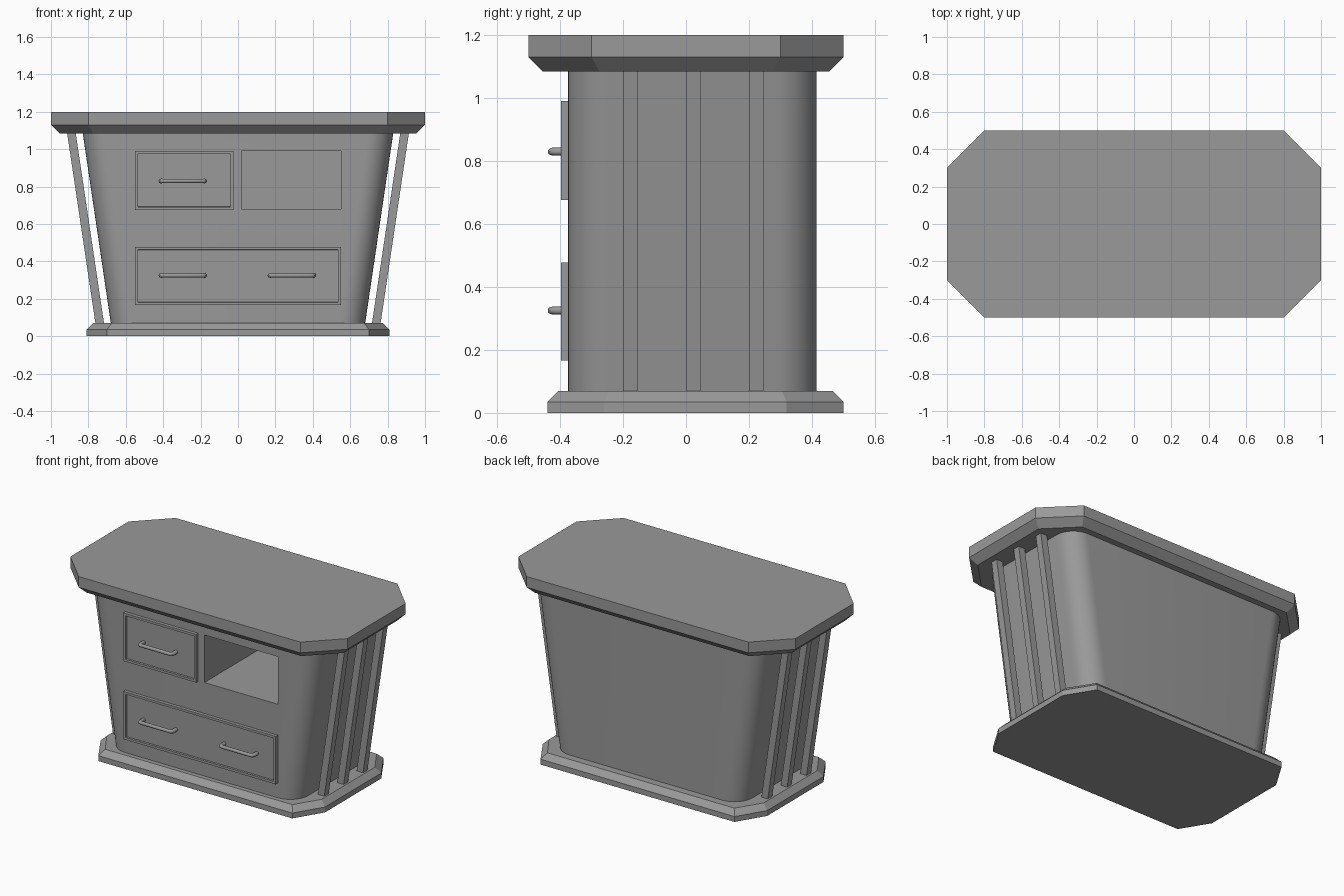
import bpy
import bmesh
import math
from mathutils import Vector

if "Cube" in bpy.data.objects:
    bpy.data.objects.remove(bpy.data.objects["Cube"], do_unlink=True)

GREY = (0.32, 0.32, 0.32, 1)
mat = bpy.data.materials.new("plain grey")
mat.use_nodes = True
mat.diffuse_color = GREY
mat.node_tree.nodes["Principled BSDF"].inputs["Base Color"].default_value = GREY


def finish(name, bm, smooth=False):
    bmesh.ops.recalc_face_normals(bm, faces=bm.faces)
    mesh = bpy.data.meshes.new(name)
    bm.to_mesh(mesh)
    bm.free()
    mesh.materials.append(mat)
    obj = bpy.data.objects.new(name, mesh)
    bpy.context.collection.objects.link(obj)
    if smooth:
        shade(obj)
    return obj


def activate(obj):
    bpy.ops.object.select_all(action="DESELECT")
    obj.select_set(True)
    bpy.context.view_layer.objects.active = obj


def shade(obj):
    activate(obj)
    bpy.ops.object.shade_smooth_by_angle(angle=math.radians(35))


def loft(name, rings, smooth=False):
    """Solid skinned through matching closed rings of points."""
    bm = bmesh.new()
    loops = [[bm.verts.new(p) for p in ring] for ring in rings]
    for low, high in zip(loops, loops[1:]):
        for i in range(len(low)):
            j = (i + 1) % len(low)
            bm.faces.new((low[i], low[j], high[j], high[i]))
    bm.faces.new(loops[0])
    bm.faces.new(loops[-1])
    return finish(name, bm, smooth)


def octagon(w, y0, y1, cx, cy, z):
    return [(w - cx, y0, z), (w, y0 + cy, z), (w, y1 - cy, z), (w - cx, y1, z),
            (cx - w, y1, z), (-w, y1 - cy, z), (-w, y0 + cy, z), (cx - w, y0, z)]


def rounded(w, y0, y1, r, z, steps=10):
    corners = [(w - r, y1 - r), (r - w, y1 - r), (r - w, y0 + r), (w - r, y0 + r)]
    ring = []
    for k, (cx, cy) in enumerate(corners):
        for s in range(steps + 1):
            a = math.pi / 2 * (k + s / steps)
            ring.append((cx + r * math.cos(a), cy + r * math.sin(a), z))
    return ring


def box(name, x0, x1, y0, y1, z0, z1):
    return loft(name, [[(x0, y0, z), (x1, y0, z), (x1, y1, z), (x0, y1, z)]
                       for z in (z0, z1)])


# Counter top and plinth, both chamfered octagons
loft("counter_top", [octagon(0.955, -0.455, 0.455, 0.18, 0.18, 1.085),
                     octagon(1, -0.5, 0.5, 0.2, 0.2, 1.13),
                     octagon(1, -0.5, 0.5, 0.2, 0.2, 1.2)])
loft("plinth", [octagon(0.81, -0.44, 0.5, 0.11, 0.18, 0),
                octagon(0.81, -0.44, 0.5, 0.11, 0.18, 0.035),
                octagon(0.775, -0.405, 0.465, 0.1, 0.16, 0.07)])

# Flared body with an open compartment cut in its front
body = loft("body", [rounded(0.68, -0.375, 0.415, 0.13, 0.07),
                     rounded(0.83, -0.375, 0.415, 0.13, 1.085)])
cutter = box("compartment_cutter", 0.02, 0.55, -0.6, 0.37, 0.68, 0.99)
cutter.hide_render = True
cut = body.modifiers.new("compartment", "BOOLEAN")
cut.object = cutter
cut.solver = "EXACT"
activate(body)
bpy.ops.object.modifier_apply(modifier=cut.name)
bpy.data.objects.remove(cutter, do_unlink=True)
shade(body)

# Slanted posts on both sides
for side, label in ((1, "left"), (-1, "right")):
    for n, y in enumerate((-0.2, 0, 0.2)):
        rings = []
        for x, z in ((0.738, 0.06), (0.892, 1.095)):
            rings.append([(side * (x + dx), y + dy, z) for dx, dy in
                          ((-0.023, 0), (0.023, 0), (0.023, 0.046), (-0.023, 0.046))])
        loft(f"{label}_post_{n + 1}", rings)


# Drawer fronts with a raised rim around a sunken panel
def drawer(name, x0, x1, z0, z1, rim=0.022, sink=0.013):
    obj = box(name, x0, x1, -0.397, -0.36, z0, z1)
    bm = bmesh.new()
    bm.from_mesh(obj.data)
    bm.faces.ensure_lookup_table()
    front = min(bm.faces, key=lambda f: f.calc_center_median().y)
    bmesh.ops.inset_region(bm, faces=[front], thickness=rim)
    ring = bmesh.ops.inset_region(bm, faces=[front], thickness=0.001)
    bmesh.ops.translate(bm, verts=front.verts, vec=(0, sink, 0))
    bm.to_mesh(obj.data)
    bm.free()


drawer("small_drawer", -0.55, -0.025, 0.676, 0.99)
drawer("wide_drawer", -0.55, 0.55, 0.166, 0.478)


# Handles: a round bar bent back into the drawer at each end
def handle(name, x, z, half=0.117, radius=0.0125, sides=12):
    path = [(-half, -0.38), (-half, -0.415), (-half + 0.004, -0.424),
            (-half + 0.012, -0.428)]
    path += [(-px, py) for px, py in reversed(path)]
    points = [Vector((x + px, py, z)) for px, py in path]
    rings = []
    for i, p in enumerate(points):
        t = points[min(i + 1, len(points) - 1)] - points[max(i - 1, 0)]
        out = t.cross(Vector((0, 0, 1))).normalized()
        r = radius if i not in (3, 4) else radius * 0.9
        ring = []
        for s in range(sides):
            a = math.tau * s / sides
            ring.append(p + out * (r * math.cos(a)) + Vector((0, 0, r * math.sin(a))))
        rings.append(ring)
    loft(name, rings, smooth=True)


handle("small_drawer_handle", -0.295, 0.83)
handle("wide_drawer_right_handle", -0.295, 0.325)
handle("wide_drawer_left_handle", 0.288, 0.325)
